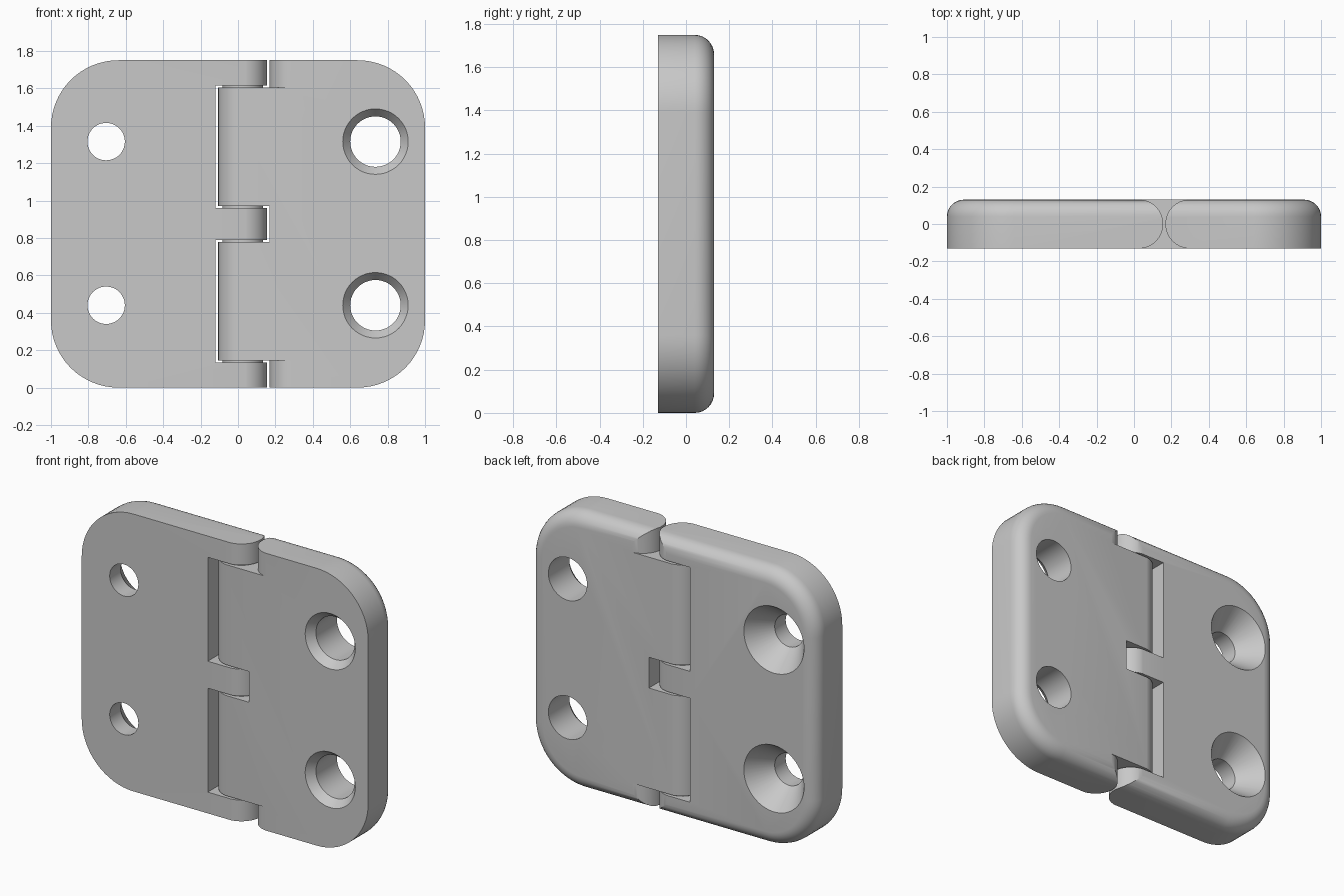
import bpy, bmesh, math
from mathutils import Vector

cube = bpy.data.objects.get("Cube")
if cube:
    bpy.data.objects.remove(cube, do_unlink=True)

HALF = 0.13            # half thickness
H = 1.75               # height
FILLET = 0.09          # rounding of the back rim
CORNER = 0.36          # plate corner radius
PIN_X = 0.025          # hinge axis

grey = bpy.data.materials.new("satin_grey_metal")
grey.use_nodes = True
COLOR = (0.58, 0.58, 0.58, 1)
grey.diffuse_color = COLOR
grey.node_tree.nodes["Principled BSDF"].inputs["Base Color"].default_value = COLOR


def loft(name, rings):
    """Closed solid through rings that share a point count."""
    bm = bmesh.new()
    loops = [[bm.verts.new(p) for p in ring] for ring in rings]
    n = len(loops[0])
    for a, b in zip(loops, loops[1:]):
        for i in range(n):
            j = (i + 1) % n
            bm.faces.new((a[i], a[j], b[j], b[i]))
    bm.faces.new(loops[0])
    bm.faces.new(loops[-1])
    bmesh.ops.recalc_face_normals(bm, faces=bm.faces)
    mesh = bpy.data.meshes.new(name)
    bm.to_mesh(mesh)
    bm.free()
    mesh.materials.append(grey)
    obj = bpy.data.objects.new(name, mesh)
    bpy.context.collection.objects.link(obj)
    return obj


def boolean(obj, tool, operation):
    tool.hide_render = True
    mod = obj.modifiers.new("cut", 'BOOLEAN')
    mod.operation, mod.solver, mod.object = operation, 'EXACT', tool
    bpy.context.view_layer.objects.active = obj
    bpy.ops.object.modifier_apply(modifier=mod.name)
    bpy.data.objects.remove(tool, do_unlink=True)


def plate_ring(y, inset):
    r = CORNER - inset
    pts = []
    for k, (sx, sz) in enumerate(((1, 1), (-1, 1), (-1, -1), (1, -1))):
        cx, cz = sx * (1 - CORNER), H / 2 + sz * (H / 2 - CORNER)
        for i in range(17):
            a = (k + i / 16) * math.pi / 2
            pts.append((cx + r * math.cos(a), y, cz + r * math.sin(a)))
    return pts


def plate(name):
    rings = [plate_ring(-HALF, 0)]
    for i in range(9):
        a = i / 8 * math.pi / 2
        rings.append(plate_ring(HALF - FILLET + FILLET * math.sin(a), FILLET * (1 - math.cos(a))))
    return loft(name, rings)


def prism(profile, z0, z1):
    return loft("cutter", [[(x, y, z) for x, y in profile] for z in (z0, z1)])


def arc(cx, side):
    """Half round knuckle end, bulging towards side."""
    r = HALF + 0.001
    return [(cx + side * r * math.cos(a), r * math.sin(a))
            for a in (math.pi * (i / 32 - 0.5) for i in range(33))]


def block(x0, x1):
    return [(x0, -0.3), (x1, -0.3), (x1, 0.3), (x0, 0.3)]


def drill(obj, x, z, steps):
    """Turned hole; steps are (y, radius) pairs."""
    ring = [math.tau * i / 48 for i in range(48)]
    boolean(obj, loft("drill", [[(x + r * math.cos(a), y, z + r * math.sin(a)) for a in ring]
                                for y, r in steps]), 'DIFFERENCE')


HOLE_Z = (0.44, 1.315)

# Leaf with three knuckles: pockets for the other leaf, screw holes sunk from the back
right_leaf = plate("right_leaf")
boolean(right_leaf, prism([(-2, -0.131)] + arc(PIN_X, 1) + [(-2, 0.131)], -1, 3), 'INTERSECT')
for z0, z1 in ((0.134, 0.79), (0.96, 1.616)):
    boolean(right_leaf, prism(block(-0.12, 0.5), z0, z1), 'DIFFERENCE')
for z in HOLE_Z:
    drill(right_leaf, -0.705, z, [(-0.2, 0.1), (-0.02, 0.1), (HALF, 0.21), (0.2, 0.21)])

# Leaf with two knuckles: rounded relief at both ends, flat slot in the middle
left_leaf = plate("left_leaf")
boolean(left_leaf, prism([(2, -0.131)] + arc(PIN_X, -1) + [(2, 0.131)], -1, 3), 'INTERSECT')
boolean(left_leaf, prism(block(-0.5, 0.168), 0.778, 0.972), 'DIFFERENCE')
relief = [(-0.5, -0.3), (0.299, -0.3)] + arc(0.299, -1) + [(0.299, 0.3), (-0.5, 0.3)]
for z0, z1 in ((-1, 0.146), (1.604, 3)):
    boolean(left_leaf, prism(relief, z0, z1), 'DIFFERENCE')
for z in HOLE_Z:
    drill(left_leaf, 0.735, z, [(-0.2, 0.175), (-HALF, 0.175), (-0.08, 0.135), (0.2, 0.135)])

# Pin visible in the gaps between knuckles
circle = [(PIN_X + 0.108 * math.cos(math.tau * i / 48), 0.108 * math.sin(math.tau * i / 48))
          for i in range(48)]
parts = [right_leaf, left_leaf]
for i, z in enumerate((0.14, 0.784, 0.966, 1.61)):
    pin = prism(circle, z - 0.008, z + 0.008)
    pin.name = f"pin_section_{i + 1}"
    parts.append(pin)

bpy.ops.object.select_all(action='DESELECT')
for obj in parts:
    obj.select_set(True)
bpy.context.view_layer.objects.active = right_leaf
bpy.ops.object.shade_smooth_by_angle(angle=math.radians(30))
